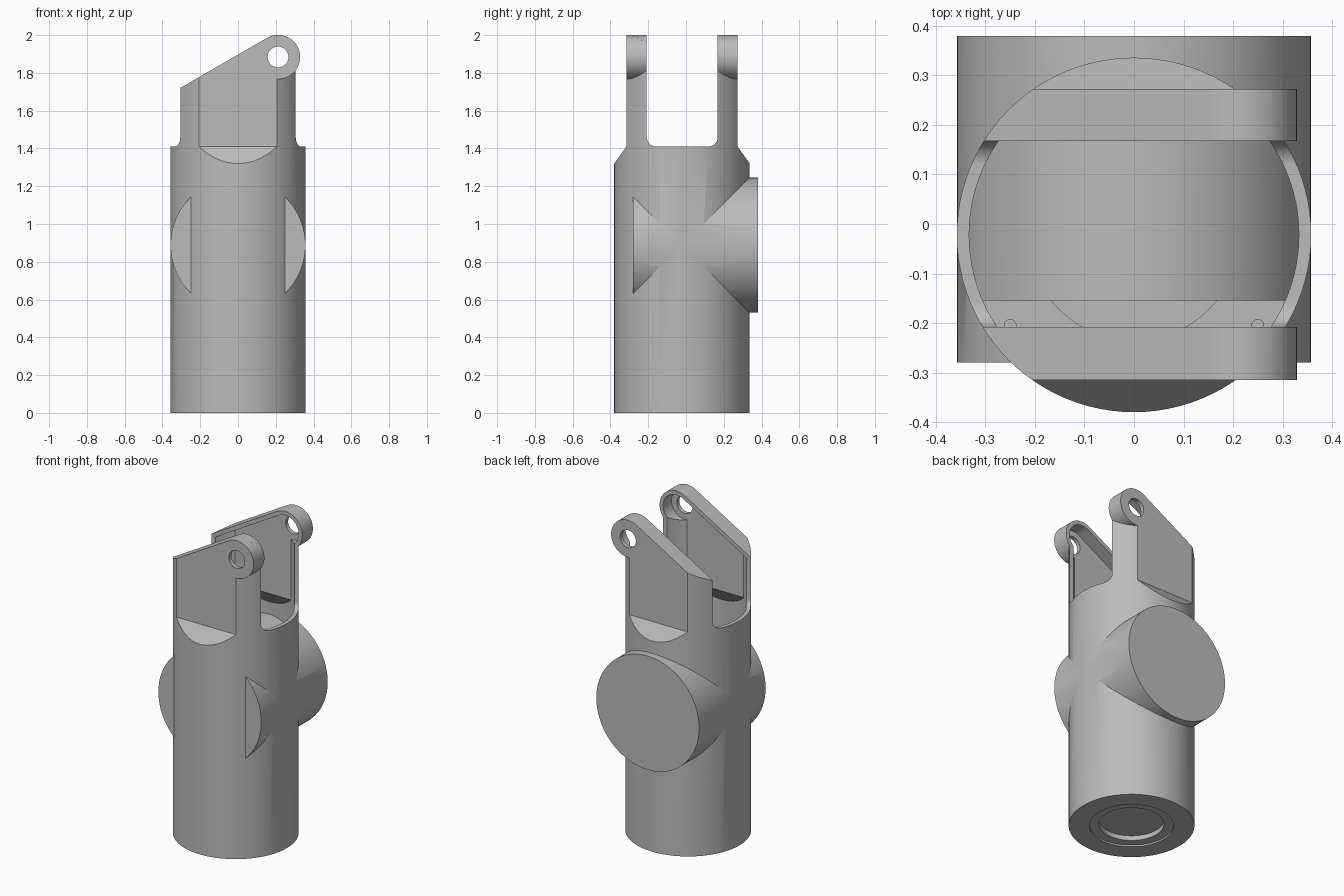
import bpy
import bmesh
from math import cos, sin, radians

if "Cube" in bpy.data.objects:
    bpy.data.objects.remove(bpy.data.objects["Cube"])

CY = -0.022          # tube axis in y
R = 0.358            # tube radius
WALL = 0.025
EYE = (0.212, 1.884)  # centre of the lug eyes in x, z
EYE_R = 0.117


def arc(cx, cy, r, a0, a1, n):
    return [(cx + r * cos(radians(a0 + (a1 - a0) * i / n)),
             cy + r * sin(radians(a0 + (a1 - a0) * i / n))) for i in range(n + 1)]


def circle(cx, cy, r, n=96):
    return arc(cx, cy, r, 0, 360, n)[:-1]


def prism(name, pts, axis, lo, hi):
    """Extrude a flat outline along one axis."""
    place = {"x": lambda p, d: (d, p[0], p[1]),
             "y": lambda p, d: (p[0], d, p[1]),
             "z": lambda p, d: (p[0], p[1], d)}[axis]
    bm = bmesh.new()
    a = [bm.verts.new(place(p, lo)) for p in pts]
    b = [bm.verts.new(place(p, hi)) for p in pts]
    bm.faces.new(a)
    bm.faces.new(b)
    for i in range(len(pts)):
        j = (i + 1) % len(pts)
        bm.faces.new((a[i], a[j], b[j], b[i]))
    bmesh.ops.recalc_face_normals(bm, faces=bm.faces)
    me = bpy.data.meshes.new(name)
    bm.to_mesh(me)
    bm.free()
    ob = bpy.data.objects.new(name, me)
    bpy.context.collection.objects.link(ob)
    return ob


def select(ob):
    bpy.ops.object.select_all(action="DESELECT")
    ob.select_set(True)
    bpy.context.view_layer.objects.active = ob


def combine(ob, other, op="DIFFERENCE"):
    """Apply a boolean and discard the second shape."""
    mod = ob.modifiers.new("combine", "BOOLEAN")
    mod.operation = op
    mod.solver = "EXACT"
    mod.object = other
    select(ob)
    bpy.ops.object.modifier_apply(modifier=mod.name)
    bpy.data.objects.remove(other)


def column(name, inset, bottom):
    """Tube with eyes, chamfered flats and sloped top, shrunk by an inset."""
    ob = prism(name, circle(0, CY, R - inset), "z", bottom, 2.2)
    combine(ob, prism("eye_bar", circle(*EYE, EYE_R - inset, 64), "y", -0.5, 0.5), "UNION")
    # flats with chamfers at front and back
    for side, flat in ((-1, -0.315), (1, 0.273)):
        y = flat - side * inset
        pts = [(y, 1.41), (y, 2.5), (y + side * 0.3, 2.5), (y + side * 0.3, 0.995)]
        combine(ob, prism("flat_cut", pts, "x", -1, 1))
    # sloped top running tangent into the eye
    top = arc(*EYE, EYE_R - inset, 120, 0, 24)
    tx, tz = top[0]
    pts = [(-0.5, tz - (tx + 0.5) * 0.577)] + top + [(0.6, EYE[1]), (0.6, 2.5), (-0.5, 2.5)]
    combine(ob, prism("slope_cut", pts, "y", -1, 1))
    return ob


# tube with hollow lugs
body = column("pivot_housing", 0, 0)
combine(body, column("hollow", WALL, 0.1))

# slot between the lugs, rounded at the bottom corners
slot = ([(-0.208, 2.5)] + arc(-0.158, 1.46, 0.05, 180, 270, 10)
        + arc(0.118, 1.46, 0.05, 270, 360, 10) + [(0.168, 2.5)])
combine(body, prism("slot_cut", slot, "x", -1, 1))
combine(body, prism("eye_hole", circle(*EYE, 0.055, 48), "y", -1, 1))

# cross barrel, open in front inside the tube
barrel = prism("cross_barrel", circle(0, 0.888, 0.357), "y", -0.28, 0.38)
gap = prism("gap", circle(0, CY, 0.345), "z", 0.3, 1.5)
combine(gap, prism("gap_limit", [(-1, -0.155), (1, -0.155), (1, 1), (-1, 1)], "z", 0, 2))
combine(barrel, gap)
combine(body, barrel, "UNION")

# recesses in the floor, above and below
for r, lo, hi in ((0.24, -0.1, 0.01), (0.185, -0.1, 0.04), (0.213, 0.085, 0.15)):
    combine(body, prism("recess", circle(0, CY, r, 64), "z", lo, hi))
for x in (-0.25, 0.25):
    combine(body, prism("screw_hole", circle(x, -0.205, 0.012, 16), "z", 0.07, 0.15))

# finish
grey = bpy.data.materials.new("plain grey")
grey.use_nodes = True
colour = (0.5, 0.5, 0.5, 1)
grey.diffuse_color = colour
grey.node_tree.nodes["Principled BSDF"].inputs["Base Color"].default_value = colour
body.data.materials.clear()
body.data.materials.append(grey)
for poly in body.data.polygons:
    poly.material_index = 0
select(body)
bpy.ops.object.shade_smooth_by_angle(angle=radians(25))
